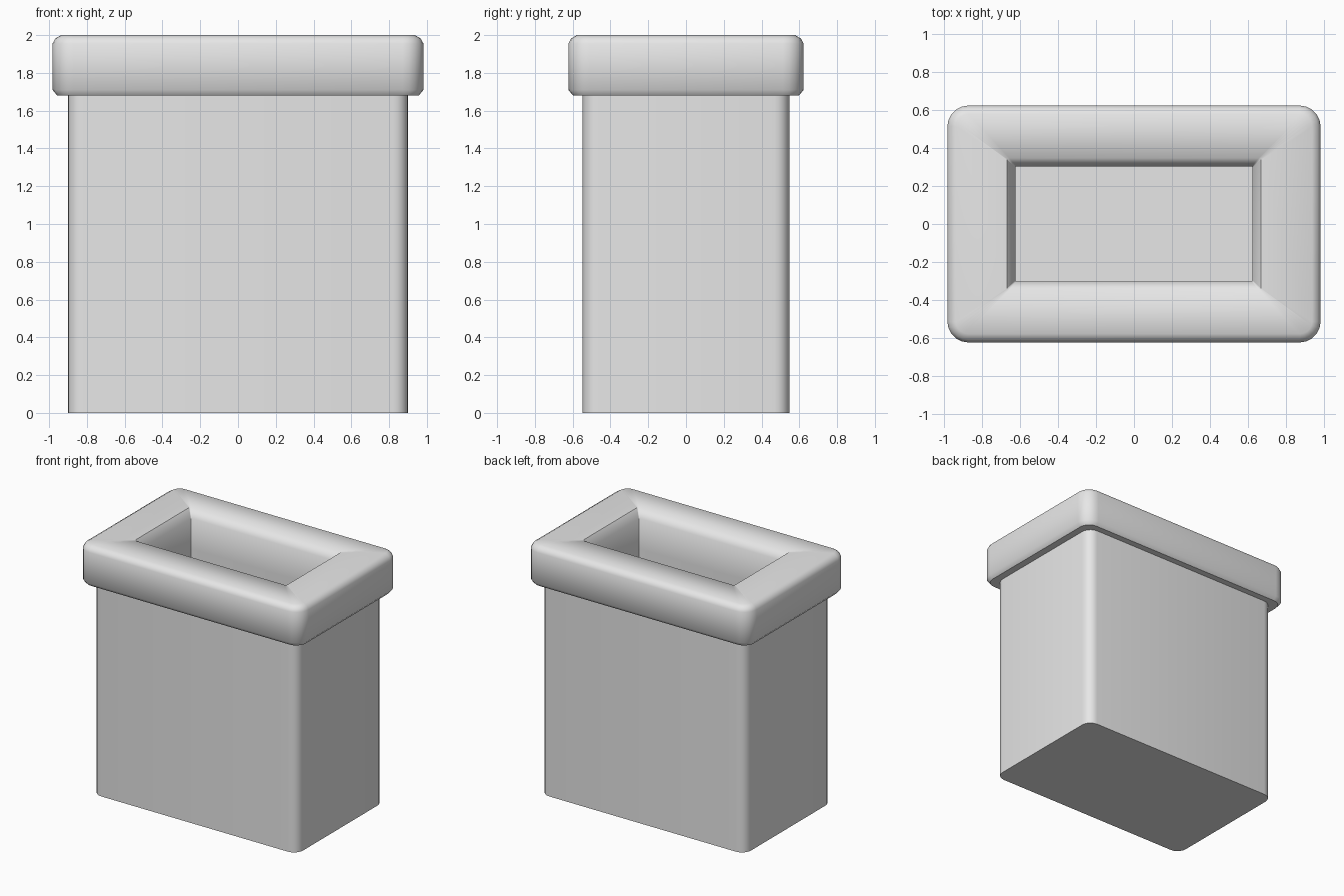
import bpy
import bmesh
import math

cube = bpy.data.objects.get("Cube")
if cube:
    bpy.data.objects.remove(cube, do_unlink=True)

STEPS = 5  # segments per rounded corner

grey = bpy.data.materials.new("light_grey")
grey.use_nodes = True
colour = (0.8, 0.8, 0.8, 1)
grey.diffuse_color = colour
grey.node_tree.nodes["Principled BSDF"].inputs["Base Color"].default_value = colour


def rounded_ring(bm, hx, hy, radius, z):
    """Vertices of a horizontal rounded rectangle with half sizes hx, hy."""
    ring = []
    for corner, (sx, sy) in enumerate([(1, 1), (-1, 1), (-1, -1), (1, -1)]):
        for i in range(STEPS + 1):
            a = math.pi / 2 * (corner + i / STEPS)
            ring.append(bm.verts.new((sx * (hx - radius) + radius * math.cos(a),
                                      sy * (hy - radius) + radius * math.sin(a), z)))
    return ring


def loft(name, profile, cap_ends=False):
    """Skin a list of (half x, half y, corner radius, z) sections."""
    bm = bmesh.new()
    rings = [rounded_ring(bm, *section) for section in profile]
    for lower, upper in zip(rings, rings[1:]):
        for i in range(len(lower)):
            j = (i + 1) % len(lower)
            bm.faces.new((lower[i], lower[j], upper[j], upper[i]))
    if cap_ends:
        bm.faces.new(rings[0][::-1])
        bm.faces.new(rings[-1])
    bm.normal_update()
    mesh = bpy.data.meshes.new(name)
    bm.to_mesh(mesh)
    bm.free()
    mesh.materials.append(grey)
    obj = bpy.data.objects.new(name, mesh)
    bpy.context.collection.objects.link(obj)
    bpy.ops.object.select_all(action="DESELECT")
    obj.select_set(True)
    bpy.context.view_layer.objects.active = obj
    bpy.ops.object.shade_smooth_by_angle(angle=math.radians(50))
    return obj


# Hollow body: outer walls, hidden top edge, inner walls and floor
OUTER = (0.9, 0.547, 0.08)
INNER = (0.624, 0.302, 0.006)
loft("body", [(*OUTER, 0), (*OUTER, 1.7), (*INNER, 1.7), (*INNER, 0.25)], cap_ends=True)

# Overhanging rim: underside, softened outer edge, flat top, bevelled opening
RX, RY, RR = 0.982, 0.623, 0.11
edge = [(0.025, 1.68), (0, 1.71), (0, 1.955), (0.015, 1.982), (0.045, 2)]
rim = [(*OUTER, 1.68)]
rim += [(RX - d, RY - d, RR - d, z) for d, z in edge]
rim += [(0.667, 0.347, 0.01, 2), (*INNER, 1.94), (*INNER, 1.7)]
loft("rim", rim)
